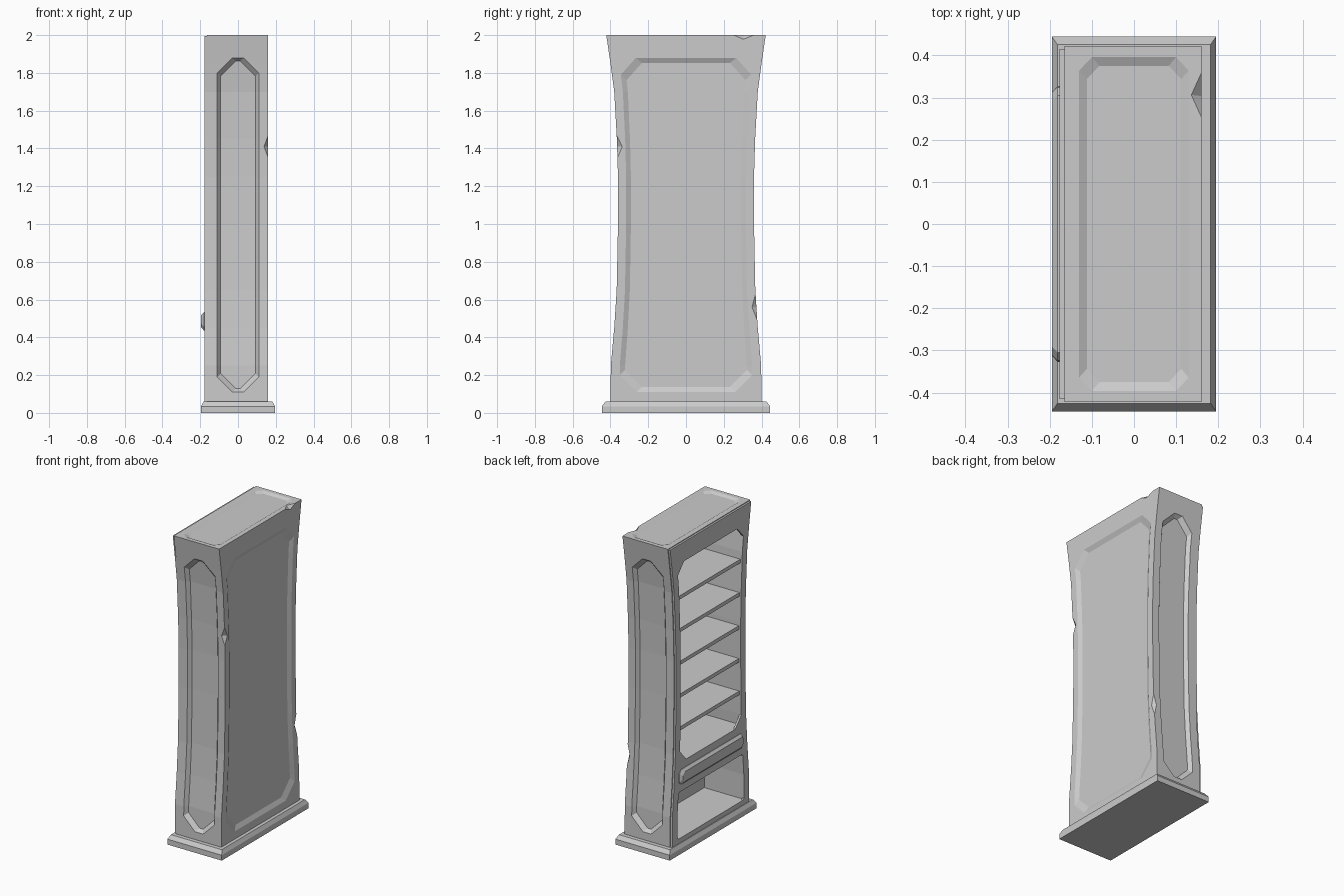
import bpy, bmesh
from mathutils import Vector

if "Cube" in bpy.data.objects:
    bpy.data.objects.remove(bpy.data.objects["Cube"], do_unlink=True)

grey = bpy.data.materials.new("stone_grey")
grey.use_nodes = True
grey.diffuse_color = (0.6, 0.6, 0.6, 1)
grey.node_tree.nodes["Principled BSDF"].inputs["Base Color"].default_value = (0.6, 0.6, 0.6, 1)

# Half depth of the flared case at each height
HALF = 0.40
PROFILE = [(0.0, 0.40), (0.25, 0.398), (0.45, 0.38), (0.65, 0.367), (1.0, 0.36),
           (1.25, 0.36), (1.45, 0.366), (1.7, 0.38), (1.85, 0.40), (2.0, 0.422)]


def flare(z):
    for (z0, w0), (z1, w1) in zip(PROFILE, PROFILE[1:]):
        if z <= z1:
            return (w0 + (w1 - w0) * (z - z0) / (z1 - z0)) / HALF
    return PROFILE[-1][1] / HALF


def make_object(name, bm):
    bmesh.ops.recalc_face_normals(bm, faces=bm.faces[:])
    mesh = bpy.data.meshes.new(name)
    bm.to_mesh(mesh)
    bm.free()
    mesh.materials.append(grey)
    ob = bpy.data.objects.new(name, mesh)
    bpy.context.collection.objects.link(ob)
    return ob


def loft(name, rings):
    bm = bmesh.new()
    loops = [[bm.verts.new(p) for p in ring] for ring in rings]
    n = len(loops[0])
    for a, b in zip(loops, loops[1:]):
        for i in range(n):
            j = (i + 1) % n
            bm.faces.new((a[i], a[j], b[j], b[i]))
    bm.faces.new(loops[0])
    bm.faces.new(loops[-1])
    return make_object(name, bm)


def box(name, x, y, z):
    def ring(h):
        return [(x[0], y[0], h), (x[1], y[0], h), (x[1], y[1], h), (x[0], y[1], h)]
    return loft(name, [ring(z[0]), ring(z[1])])


def octagon(w, h, c):
    return [(w, c - h), (w, h - c), (w - c, h), (c - w, h),
            (-w, h - c), (-w, c - h), (c - w, -h), (w - c, -h)]


def panel(name, centre, u, v, normal, size, steps):
    """Chamfered panel lofted along its normal; steps are (offset, inset)."""
    w, h, c = size
    centre, u, v, normal = map(Vector, (centre, u, v, normal))
    return loft(name, [[centre + u * a + v * b + normal * off
                        for a, b in octagon(w - inset, h - inset, c)]
                       for off, inset in steps])


def chip(centre, radii):
    """Diamond-shaped cutter for a nicked edge."""
    bm = bmesh.new()
    for axis in range(3):
        for sign in (-1, 1):
            p = Vector(centre)
            p[axis] += sign * radii[axis]
            bm.verts.new(p)
    bmesh.ops.convex_hull(bm, input=bm.verts[:])
    return make_object("chip_cutter", bm)


def carve(ob, cutters):
    for c in cutters:
        mod = ob.modifiers.new("cut", 'BOOLEAN')
        mod.operation, mod.solver, mod.object = 'DIFFERENCE', 'EXACT', c
    bpy.context.view_layer.update()
    result = bpy.data.meshes.new_from_object(ob.evaluated_get(bpy.context.evaluated_depsgraph_get()))
    ob.modifiers.clear()
    ob.data = result
    for c in cutters:
        bpy.data.objects.remove(c, do_unlink=True)


def bend(ob):
    """Slice at the profile heights and flare the depth."""
    bm = bmesh.new()
    bm.from_mesh(ob.data)
    bmesh.ops.triangulate(bm, faces=bm.faces[:])
    for z, _ in PROFILE[1:-1]:
        bmesh.ops.bisect_plane(bm, geom=bm.verts[:] + bm.edges[:] + bm.faces[:],
                               plane_co=(0, 0, z), plane_no=(0, 0, 1))
    for vert in bm.verts:
        vert.co.y *= flare(vert.co.z)
    bm.to_mesh(ob.data)
    bm.free()


X, Y, Z = (1, 0, 0), (0, 1, 0), (0, 0, 1)
FRONT, BACK, INNER = -0.165, 0.16, 0.345
UPPER, LOWER = (0.58, 1.87), (0.09, 0.39)
MID, TALL = 0.995, 0.885

# Plinth with a chamfered top edge
loft("plinth", [[(sx * x, sy * y, z) for sx, sy in ((-1, -1), (1, -1), (1, 1), (-1, 1))]
                for x, y, z in ((0.195, 0.445, 0), (0.195, 0.445, 0.035),
                                (0.182, 0.426, 0.06))])

# Case with sunken panels, two compartments and nicked edges
case = box("case", (FRONT, BACK), (-HALF, HALF), (0.055, 2.0))
cutters = [
    box("upper_cutter", (-0.3, 0.11), (-INNER, INNER), UPPER),
    box("lower_cutter", (-0.3, 0.11), (-INNER, INNER), LOWER),
    panel("back_cutter", (BACK, 0, MID), Y, Z, X, (0.352, TALL, 0.09),
          [(0.02, 0), (0, 0), (-0.014, 0.028)]),
    panel("top_cutter", (0, 0, 2), X, Y, Z, (0.13, 0.375, 0.03),
          [(0.02, 0), (0, 0), (-0.01, 0.018)]),
    chip((BACK, -HALF, 1.41), (0.022, 0.03, 0.06)),
    chip((BACK, HALF, 0.56), (0.018, 0.025, 0.07)),
    chip((BACK, 0.29, 2.0), (0.024, 0.05, 0.022)),
]
for s in (-1, 1):
    cutters.append(panel("side_cutter", (0, s * HALF, MID), X, Z, (0, s, 0),
                         (0.11, TALL, 0.08), [(0.03, 0), (0, 0), (-0.024, 0.018)]))
carve(case, cutters)
bend(case)

# Face frame around the compartments
frame = box("face_frame", (-0.177, FRONT), (0.006 - HALF, HALF - 0.006), (0.055, 1.995))
openings = []
for (lo, hi), corner in ((UPPER, 0.07), (LOWER, 0.01)):
    openings.append(panel("opening_cutter", (FRONT, 0, (lo + hi) / 2), Y, Z, X,
                          (INNER - 0.004, (hi - lo) / 2, corner), [(-0.1, 0), (0.1, 0)]))
carve(frame, openings)
bend(frame)

# Raised moulding on the rail between the compartments
bend(panel("rail_moulding", (-0.177, 0, 0.485), Y, Z, X, (0.345, 0.048, 0.02),
           [(0.005, 0), (-0.004, 0), (-0.018, 0.016)]))

# Shelves
for i in range(5):
    top = 0.80 + i * 0.2125
    bend(box("shelf_%d" % (i + 1), (-0.162, 0.115), (-INNER - 0.004, INNER + 0.004),
             (top - 0.024, top)))
